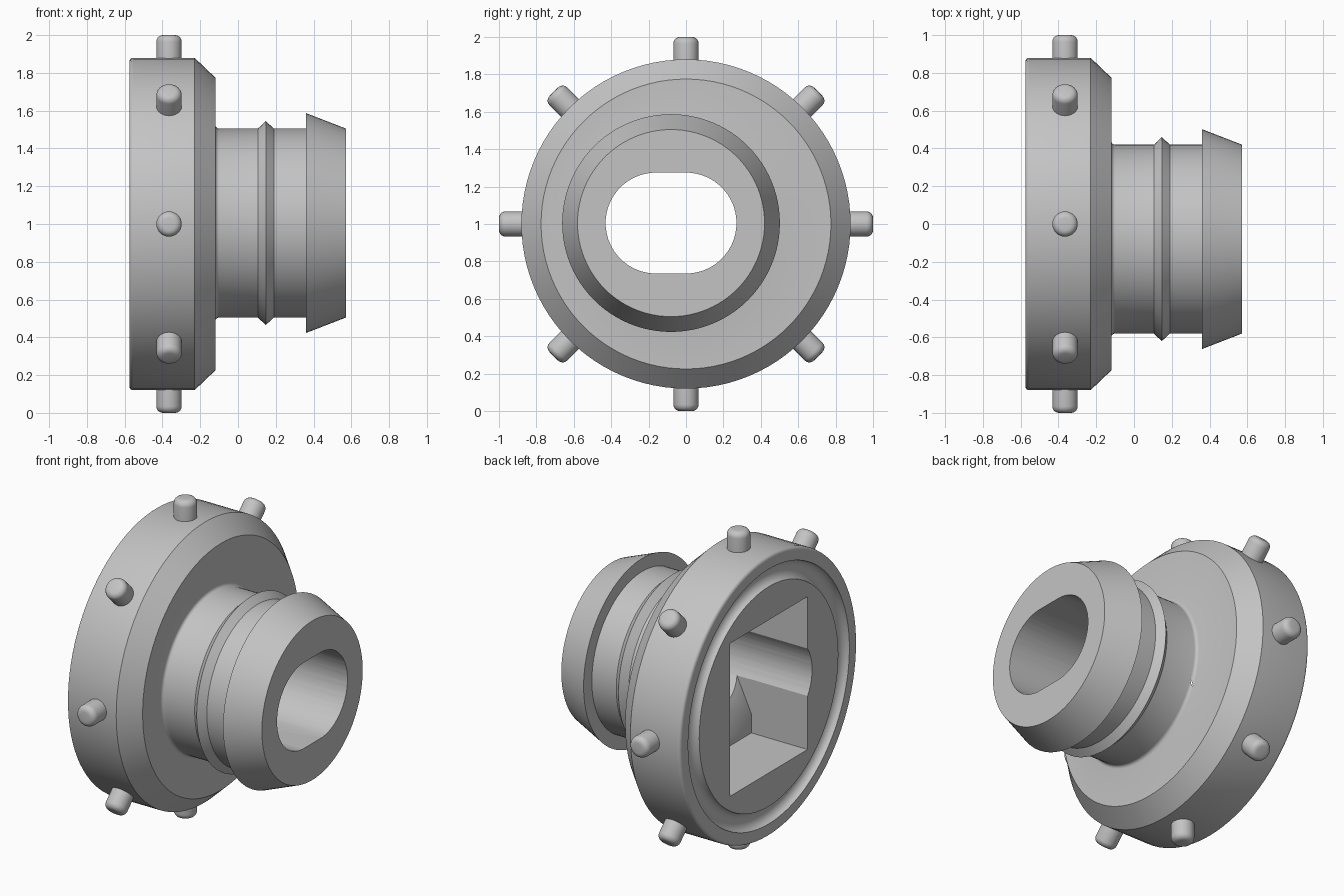
import bpy
import bmesh
import math
from mathutils import Vector, Matrix

cube = bpy.data.objects.get("Cube")
if cube:
    bpy.data.objects.remove(cube, do_unlink=True)

grey = bpy.data.materials.new("plain grey")
grey.use_nodes = True
grey.diffuse_color = (0.55, 0.55, 0.55, 1)
grey.node_tree.nodes["Principled BSDF"].inputs["Base Color"].default_value = grey.diffuse_color

HUB = Vector((0, 0, 1))            # flange axis
SPOUT = Vector((0, -0.08, 1.005))  # off-centre spout axis


def finish(name, bm):
    bmesh.ops.recalc_face_normals(bm, faces=bm.faces)
    mesh = bpy.data.meshes.new(name)
    bm.to_mesh(mesh)
    bm.free()
    mesh.materials.append(grey)
    obj = bpy.data.objects.new(name, mesh)
    bpy.context.collection.objects.link(obj)
    return obj


def lathe(name, profile, centre, steps=96):
    """Revolve (x, radius) points around the x axis through centre."""
    bm = bmesh.new()
    verts = [bm.verts.new((x, 0, r)) for x, r in profile]
    edges = [bm.edges.new(pair) for pair in zip(verts, verts[1:])]
    bmesh.ops.spin(bm, geom=verts + edges, cent=(0, 0, 0), axis=(1, 0, 0),
                   angle=math.tau, steps=steps, use_merge=True)
    bmesh.ops.remove_doubles(bm, verts=bm.verts, dist=1e-5)
    bmesh.ops.translate(bm, verts=bm.verts, vec=centre)
    return finish(name, bm)


def hull(name, points, centre):
    """Convex solid around a set of points."""
    bm = bmesh.new()
    for p in points:
        bm.verts.new(Vector(p) + centre)
    res = bmesh.ops.convex_hull(bm, input=bm.verts)
    bmesh.ops.delete(bm, geom=list({v for v in res["geom_interior"]
                                   if isinstance(v, bmesh.types.BMVert)}), context="VERTS")
    bmesh.ops.dissolve_limit(bm, angle_limit=0.01, verts=bm.verts, edges=bm.edges)
    return finish(name, bm)


def boolean(target, tool, operation):
    tool.hide_render = True
    mod = target.modifiers.new(operation.lower(), "BOOLEAN")
    mod.operation = operation
    mod.solver = "EXACT"
    mod.object = tool
    bpy.context.view_layer.objects.active = target
    bpy.ops.object.modifier_apply(modifier=mod.name)
    bpy.data.objects.remove(tool, do_unlink=True)


def smooth(obj):
    bpy.ops.object.select_all(action="DESELECT")
    obj.select_set(True)
    bpy.context.view_layer.objects.active = obj
    bpy.ops.object.shade_smooth_by_angle(angle=math.radians(28))


# Flange disc with a round seal groove in its open end and a chamfered shoulder
BACK = -0.575
groove = [(BACK + 0.045 * math.sin(a), 0.745 - 0.055 * math.cos(a))
          for a in (math.pi * i / 10 for i in range(11))]
rim = [(BACK + 0.02 * (1 - math.sin(a)), 0.86 + 0.02 * math.cos(a))
       for a in (math.pi / 2 * (1 - i / 4) for i in range(5))]
flange = lathe("flange_and_spout", [(BACK, 0)] + groove + rim +
               [(-0.23, 0.88), (-0.12, 0.775), (-0.12, 0)], HUB)

# Spout with a base fillet, a small ridge and a tapered barb
fillet = [(-0.12 + 0.02 * (1 - math.cos(a)), 0.52 - 0.02 * math.sin(a))
          for a in (math.pi / 2 * i / 4 for i in range(5))]
spout = lathe("spout", [(-0.16, 0), (-0.16, 0.52)] + fillet +
              [(0.105, 0.5), (0.147, 0.54), (0.19, 0.5), (0.36, 0.5),
               (0.36, 0.582), (0.572, 0.5), (0.572, 0)], SPOUT)
boolean(flange, spout, "UNION")

# Rectangular socket with a faceted tapering end
signs = [(sy, sz) for sy in (-1, 1) for sz in (-1, 1)]
socket = hull("socket_cutter", [(x, sy * 0.385, sz * 0.48)
                                for x in (-0.7, -0.185) for sy, sz in signs], HUB)
boolean(flange, socket, "DIFFERENCE")
taper = [(-0.2, 0.385, 0.36), (-0.2, 0.165, 0.43),
         (-0.185, 0.385, 0.36), (-0.185, 0.165, 0.43),
         (-0.085, 0.384, 0.145), (-0.085, 0.165, 0.215)]
socket_end = hull("socket_end_cutter", [(x, sy * y * 0.999, sz * z)
                                        for x, y, z in taper for sy, sz in signs], HUB)
boolean(flange, socket_end, "DIFFERENCE")

# Oblong bore right through
bore = []
for i in range(48):
    a = math.tau * (i + 0.5) / 48
    y = 0.27 * math.cos(a) + math.copysign(0.08, math.cos(a))
    bore += [(x, y, 0.27 * math.sin(a)) for x in (-0.8, 0.8)]
boolean(flange, hull("bore_cutter", bore, SPOUT), "DIFFERENCE")
smooth(flange)

# Eight round-tipped pins around the flange
R, TIP = 0.067, 0.035
dome = [(1 - TIP + TIP * math.sin(a), R - TIP + TIP * math.cos(a))
        for a in (math.pi / 2 * i / 5 for i in range(6))]
for n in range(8):
    pin = lathe(f"pin_{n + 1}", [(0.84, 0), (0.84, R)] + dome + [(1, 0)], Vector(), 32)
    turn = Matrix.Rotation(math.tau * n / 8, 4, "X") @ Matrix.Rotation(-math.pi / 2, 4, "Y")
    pin.data.transform(Matrix.Translation(HUB + Vector((-0.365, 0, 0))) @ turn)
    smooth(pin)
